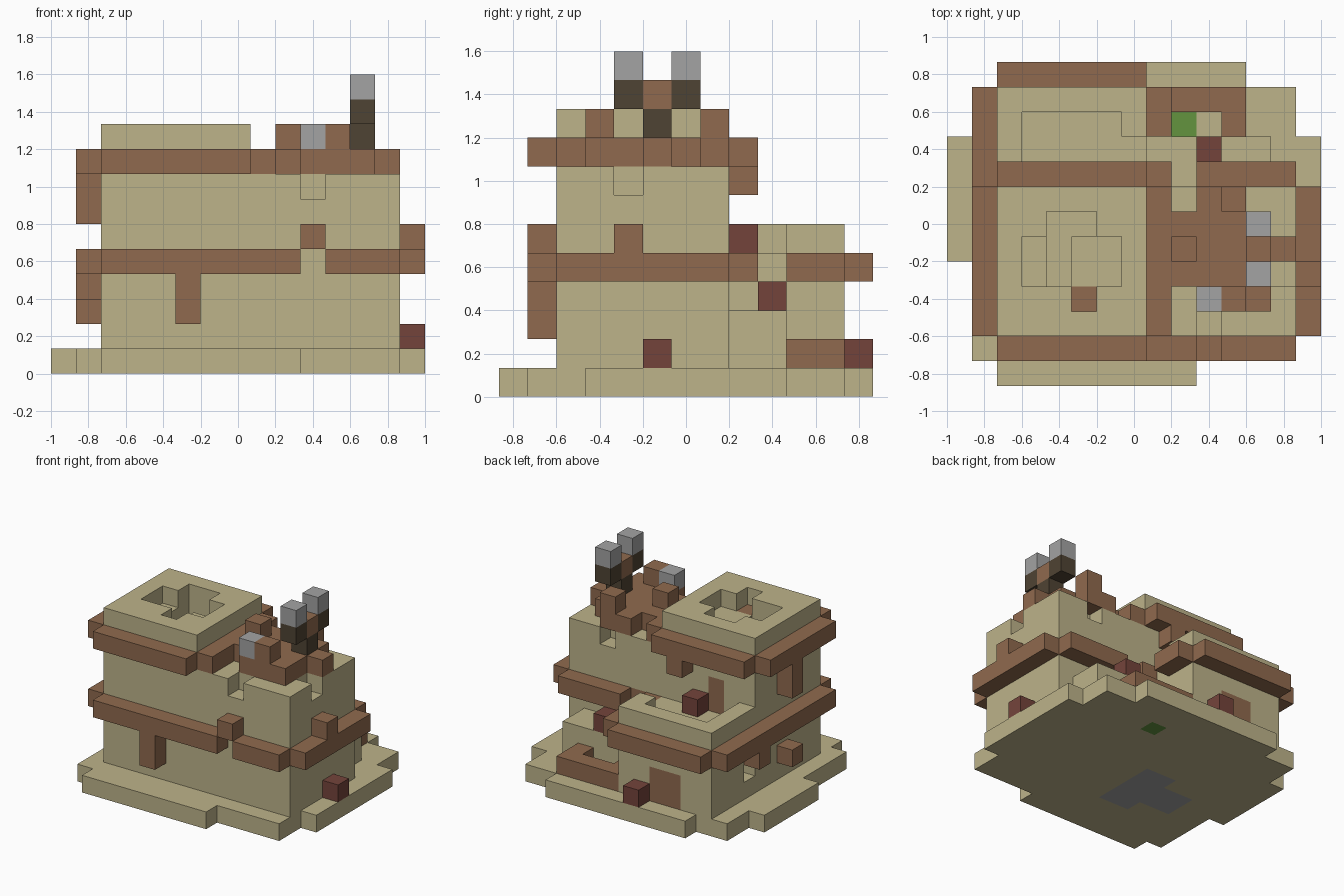
import bpy
from itertools import product
from mathutils import Vector

if "Cube" in bpy.data.objects:
    bpy.data.objects.remove(bpy.data.objects["Cube"])

U = 2 / 15                              # edge length of one block
ORIGIN = Vector((-1, -6.5 * U, 0))


def linear(c):
    c /= 255
    return c / 12.92 if c <= 0.04045 else ((c + 0.055) / 1.055) ** 2.4


def material(name, *rgb):
    mat = bpy.data.materials.new(name)
    mat.use_nodes = True
    colour = (*[linear(c) for c in rgb], 1)
    mat.diffuse_color = colour
    bsdf = mat.node_tree.nodes["Principled BSDF"]
    bsdf.inputs["Base Color"].default_value = colour
    bsdf.inputs["Roughness"].default_value = 0.9
    return mat


MATS = {
    "sand": material("sandstone", 189, 179, 138),
    "wood": material("brown_wood", 144, 106, 78),
    "grey": material("pale_grey", 163, 163, 163),
    "dark": material("dark_brown", 79, 67, 51),
    "red": material("dark_red", 116, 68, 59),
    "green": material("leaf_green", 100, 148, 63),
}
COLOURS = list(MATS)
blocks = {}                             # cell -> (part, colour)


def fill(part, colour, x, y, z):
    """Fill a range of cells; a plain number means a single cell."""
    for cell in cells(x, y, z):
        blocks[cell] = (part, colour)


def carve(x, y, z):
    for cell in cells(x, y, z):
        blocks.pop(cell, None)


def cells(*spans):
    return product(*[range(*s) if isinstance(s, tuple) else (s,) for s in spans])


# Stepped ground slab with a planted cell and a grey inlay
fill("ground_slab", "sand", (1, 14), (1, 12), 0)
fill("ground_slab", "sand", 0, (5, 10), 0)
fill("ground_slab", "sand", 14, (3, 10), 0)
fill("ground_slab", "sand", (2, 10), 0, 0)
fill("ground_slab", "sand", (3, 12), 12, 0)
fill("ground_slab", "green", 9, 10, 0)
fill("ground_slab", "grey", (3, 7), (4, 6), 0)
fill("ground_slab", "grey", (5, 7), (3, 7), 0)

# House body, tower top, rear wing and rear step
fill("house_body", "sand", (2, 14), (2, 8), (1, 8))
fill("tower_top", "sand", (2, 8), (2, 8), (8, 10))
fill("rear_wing", "sand", (2, 8), (8, 12), (1, 6))
fill("rear_step", "sand", (8, 13), (8, 10), (1, 3))

# Terrace recess, roof pit, wall notches and side window
carve((3, 7), (8, 11), 5)
carve(7, (8, 10), 5)
carve((3, 7), (4, 6), 9)
carve((4, 6), 6, 9)
carve(5, 3, 9)
carve(4, (4, 7), 8)
carve(5, 6, 8)
fill("tower_top", "wood", 5, 3, 8)
for notch in ((10, 2, 7), (13, 4, 7), (11, 7, 7), (2, 8, 2)):
    carve(*notch)

# Doors, flush with the walls
fill("rear_wing", "wood", (4, 6), 11, (1, 3))
fill("house_body", "wood", 9, 7, (3, 5))
fill("house_body", "wood", 4, 7, (5, 7))
fill("tower_top", "sand", 4, 7, 8)

# Lower band around the whole house
fill("lower_band", "wood", (2, 14), 1, 4)
fill("lower_band", "wood", 14, (2, 8), 4)
fill("lower_band", "wood", 1, (2, 12), 4)
fill("lower_band", "wood", (2, 8), 12, 4)
fill("lower_band", "wood", 8, (10, 12), 4)
fill("lower_band", "wood", (8, 14), 8, 4)
carve(10, 1, 4)
carve(9, 8, 4)

# Upper band around the tower
fill("upper_band", "wood", (2, 8), (1, 9, 7), 8)
fill("upper_band", "wood", (1, 9, 7), (2, 8), 8)

# Posts and brackets on the bands
fill("front_post", "wood", 5, 1, (2, 4))
fill("side_post", "wood", 1, 5, (6, 8))
fill("side_bracket", "wood", 1, 5, 2)
fill("window_lintel", "wood", 1, 8, 3)
fill("front_bracket", "wood", 10, 1, 5)
fill("left_bracket", "wood", 14, 4, 5)
fill("rear_bracket", "wood", 6, 8, 7)

# Low garden fence
fill("garden_fence", "wood", (8, 12), 11, 1)
fill("garden_fence", "wood", (8, 12, 3), 10, 1)

# Roof deck with raised blocks
fill("roof_deck", "wood", (10, 13), 3, 8)
fill("roof_deck", "wood", (9, 13), (4, 7), 8)
fill("roof_deck", "wood", 13, 5, 8)
fill("roof_deck", "wood", (10, 12), 7, 8)
for x, y in ((9, 5), (11, 3), (11, 7)):
    fill("deck_blocks", "wood", x, y, 9)
fill("deck_vent", "grey", 10, 3, 9)

# Twin chimneys on a shared footing
fill("chimney_footing", "dark", 12, 5, 9)
fill("chimney_footing", "wood", 12, 5, 10)
fill("chimneys", "dark", 12, (4, 7, 2), 10)
fill("chimneys", "grey", 12, (4, 7, 2), 11)

# Red door lamps
for lamp in ((6, 12, 1), (14, 5, 1), (10, 9, 3), (5, 8, 5)):
    fill("door_lamps", "red", *lamp)


def build(part):
    """Make one mesh from the exposed block faces of a part."""
    verts, faces, slots, index = [], [], [], {}
    used = [c for c in COLOURS if (part, c) in blocks.values()]
    for cell, (owner, colour) in blocks.items():
        if owner != part:
            continue
        for axis, side in product(range(3), (0, 1)):
            near = list(cell)
            near[axis] += 2 * side - 1
            if tuple(near) in blocks:
                continue
            ring = []
            for a, b in ((0, 0), (1, 0), (1, 1), (0, 1)):
                p = list(cell)
                p[axis] += side
                p[(axis + 1) % 3] += a
                p[(axis + 2) % 3] += b
                key = tuple(p)
                if key not in index:
                    index[key] = len(verts)
                    verts.append(ORIGIN + Vector(key) * U)
                ring.append(index[key])
            faces.append(ring if side else ring[::-1])
            slots.append(used.index(colour))
    mesh = bpy.data.meshes.new(part)
    mesh.from_pydata(verts, [], faces)
    for c in used:
        mesh.materials.append(MATS[c])
    for poly, slot in zip(mesh.polygons, slots):
        poly.material_index = slot
    mesh.update()
    bpy.context.collection.objects.link(bpy.data.objects.new(part, mesh))


for name in dict.fromkeys(part for part, _ in blocks.values()):
    build(name)
